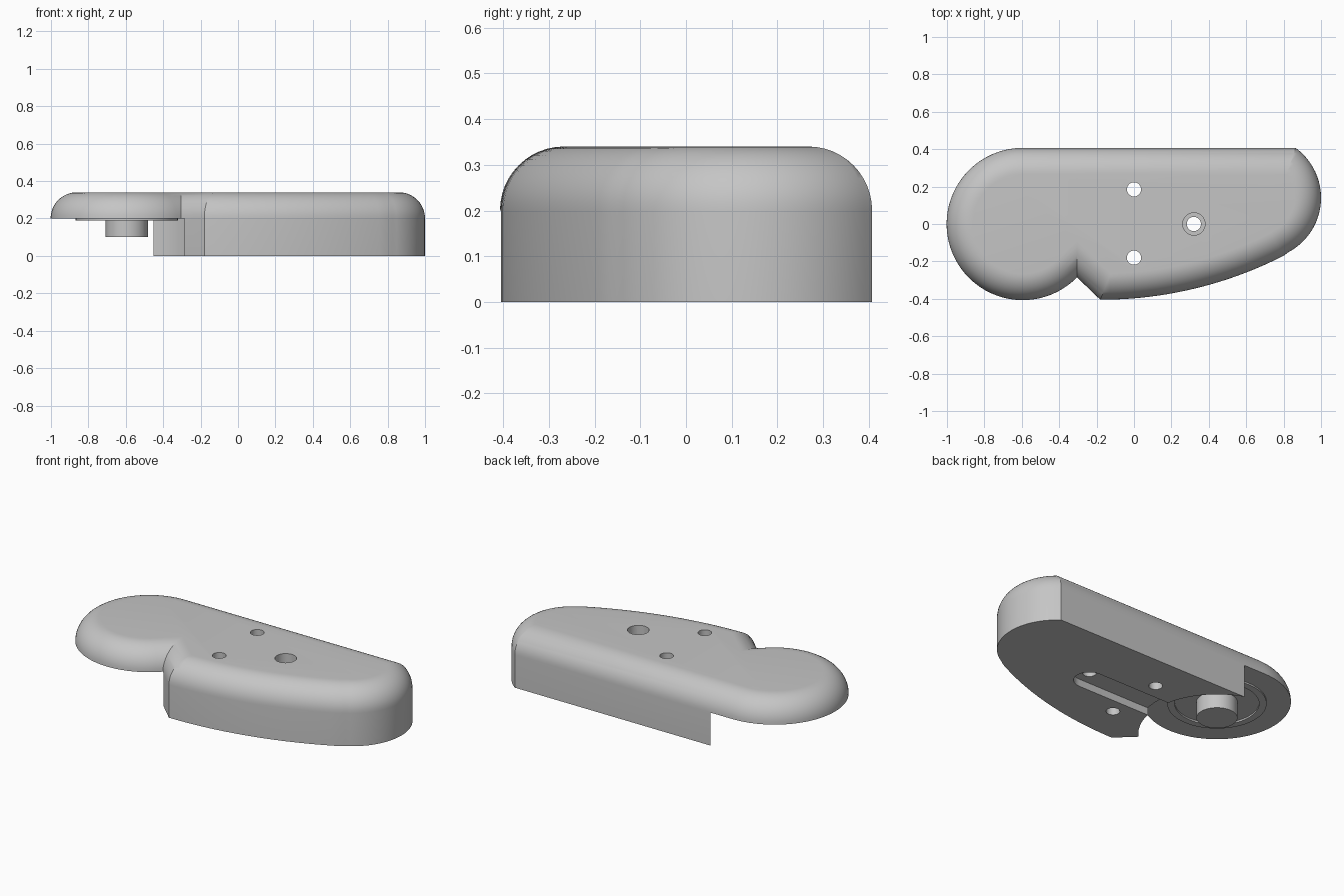
import bpy, bmesh, math
from mathutils import Vector
from mathutils.geometry import intersect_point_line

cube = bpy.data.objects.get("Cube")
if cube:
    bpy.data.objects.remove(cube, do_unlink=True)

grey = bpy.data.materials.new("light grey")
grey.use_nodes = True
colour = (0.56, 0.56, 0.56, 1)
grey.diffuse_color = colour
grey.node_tree.nodes["Principled BSDF"].inputs["Base Color"].default_value = colour

PIVOT = (-0.595, 0)
FLOOR = 0.2      # underside of the round end
TOP = 0.34
FILLET = TOP - FLOOR


def arc(centre, r, a0, a1, n):
    steps = [math.radians(a0 + (a1 - a0) * i / n) for i in range(n + 1)]
    return [Vector((centre[0] + r * math.cos(a), centre[1] + r * math.sin(a))) for a in steps]


def edge_distance(p, a, b):
    near, t = intersect_point_line(p, a, b)
    near = a.lerp(b, min(max(t, 0), 1))
    return (p - near).length


def inset(points, d, corners):
    """Move an outline inwards; points that fold over collapse onto the mitred corner."""
    out = []
    for i, p in enumerate(points):
        e0 = (p - points[i - 1]).normalized()
        e1 = (points[(i + 1) % len(points)] - p).normalized()
        n0, n1 = Vector((-e0.y, e0.x)), Vector((-e1.y, e1.x))
        out.append(p + (n0 + n1) * d / (1 + n0.dot(n1)))
    for i, p in enumerate(out):
        gap = min(edge_distance(p, points[j - 1], points[j]) for j in range(len(points)))
        if gap < d - 0.0001:
            out[i] = out[min(corners, key=lambda c: abs(c - i))]
    return out


def loft(name, levels):
    """Solid through stacked outlines, given as (points, z) from the bottom up."""
    bm = bmesh.new()
    rings = [[bm.verts.new((p.x, p.y, z)) for p in pts] for pts, z in levels]
    bm.faces.new(rings[0][::-1])
    bm.faces.new(rings[-1])
    n = len(rings[0])
    for low, high in zip(rings, rings[1:]):
        for i in range(n):
            j = (i + 1) % n
            bm.faces.new((low[i], low[j], high[j], high[i]))
    bmesh.ops.remove_doubles(bm, verts=bm.verts[:], dist=0.00001)
    mesh = bpy.data.meshes.new(name)
    bm.to_mesh(mesh)
    bm.free()
    mesh.materials.append(grey)
    obj = bpy.data.objects.new(name, mesh)
    bpy.context.collection.objects.link(obj)
    return obj


def cylinder(name, centre, r, z0, z1, n=48):
    pts = arc(centre, r, 0, 360, n)[:-1]
    return loft(name, [(pts, z0), (pts, z1)])


def cut(target, cutter):
    mod = target.modifiers.new(cutter.name, "BOOLEAN")
    mod.operation = "DIFFERENCE"
    mod.solver = "EXACT"
    mod.object = cutter
    bpy.context.view_layer.objects.active = target
    bpy.ops.object.modifier_apply(modifier=mod.name)
    bpy.data.objects.remove(cutter, do_unlink=True)


def smooth(obj):
    bpy.ops.object.select_all(action="DESELECT")
    obj.select_set(True)
    bpy.context.view_layer.objects.active = obj
    bpy.ops.object.shade_smooth_by_angle(angle=math.radians(30))


# Body outline: round end, notch, bowed front, rounded right end, straight back
round_end = arc(PIVOT, 0.407, 90, 315.5, 48)
outline = (round_end
           + arc((-0.18, 1.755), 2.16, 270, 297, 20)
           + arc((0.67, 0.14), 0.33, -62, 54, 24))
corners = (len(round_end), len(outline) - 1)

# Body with a rounded top edge
levels = [(outline, 0), (outline, FLOOR)]
for i in range(1, 13):
    a = math.pi / 2 * i / 12
    levels.append((inset(outline, FILLET * (1 - math.cos(a)), corners),
                   FLOOR + FILLET * math.sin(a)))
body = loft("body", levels)

# Clearance under the round end
cut(body, cylinder("pivot_clearance", PIVOT, 0.432, -0.1, FLOOR, 96))

# Slot along the underside
slot = arc((0.32, 0), 0.087, -90, 90, 20) + [Vector((-0.4, 0.087)), Vector((-0.4, -0.087))]
cut(body, loft("slot_cutter", [(slot, -0.1), (slot, 0.045)]))

# Screw holes and counterbore
for x, y in ((0, 0.185), (0, -0.18), (0.32, 0)):
    cut(body, cylinder("hole_cutter", (x, y), 0.038, -0.2, 0.5, 32))
cut(body, cylinder("counterbore_cutter", (0.32, 0), 0.06, 0.2, 0.5, 32))
smooth(body)

# Pivot post
smooth(cylinder("pivot_post", PIVOT, 0.113, 0.1, FLOOR + 0.02))

# Raised ring around the post
ring = cylinder("pivot_ring", PIVOT, 0.273, 0.19, FLOOR + 0.005, 64)
cut(ring, cylinder("ring_cutter", PIVOT, 0.232, 0.1, 0.3, 64))
smooth(ring)
